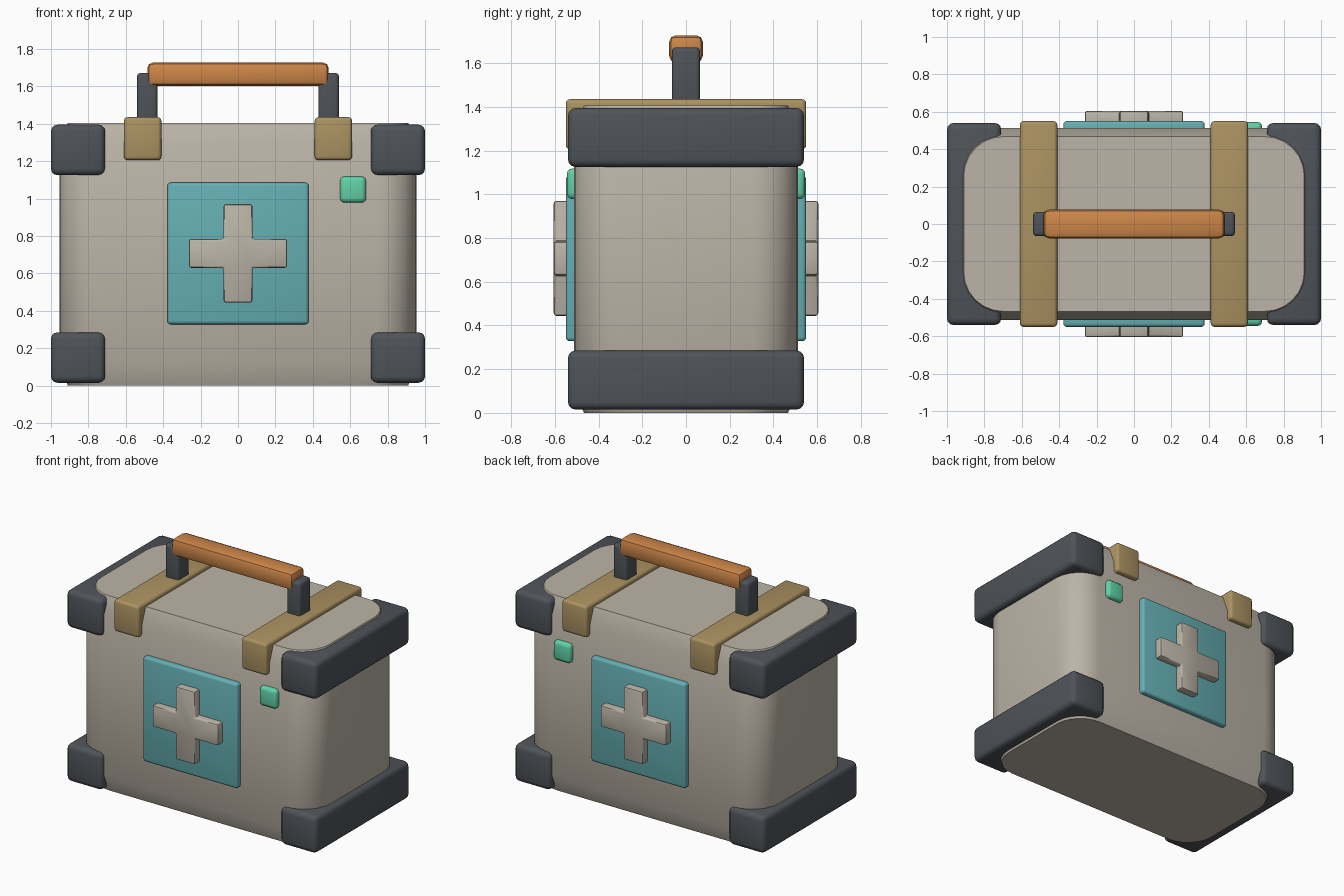
import bpy, bmesh
from math import sin, cos, pi, radians
from mathutils import Vector

cube = bpy.data.objects.get("Cube")
if cube:
    bpy.data.objects.remove(cube, do_unlink=True)


def material(name, rgb):
    m = bpy.data.materials.new(name)
    m.use_nodes = True
    m.diffuse_color = (*rgb, 1)
    bsdf = next(n for n in m.node_tree.nodes if n.type == 'BSDF_PRINCIPLED')
    bsdf.inputs["Base Color"].default_value = (*rgb, 1)
    return m


SHELL = material("warm grey", (0.50, 0.455, 0.385))
DARK = material("charcoal", (0.078, 0.088, 0.100))
TAN = material("brass tan", (0.41, 0.29, 0.12))
TEAL = material("teal", (0.13, 0.43, 0.45))
GREEN = material("mint green", (0.12, 0.64, 0.39))
ORANGE = material("orange", (0.61, 0.24, 0.065))


def finish(name, bm, mat, bevel=0, segments=3):
    """Round the edges, make the object and smooth all but sharp edges."""
    bmesh.ops.recalc_face_normals(bm, faces=bm.faces)
    if bevel:
        edges = [e for e in bm.edges if e.calc_face_angle(0) > 0.5]
        bmesh.ops.bevel(bm, geom=edges, offset=bevel, segments=segments,
                        profile=0.5, affect='EDGES', clamp_overlap=True)
    mesh = bpy.data.meshes.new(name)
    bm.to_mesh(mesh)
    bm.free()
    mesh.materials.append(mat)
    ob = bpy.data.objects.new(name, mesh)
    bpy.context.collection.objects.link(ob)
    bpy.ops.object.select_all(action='DESELECT')
    ob.select_set(True)
    bpy.context.view_layer.objects.active = ob
    bpy.ops.object.shade_smooth_by_angle(angle=radians(35))
    return ob


def box(name, lo, hi, mat, bevel, segments=3):
    lo, hi = Vector(lo), Vector(hi)
    bm = bmesh.new()
    bmesh.ops.create_cube(bm, size=1)
    for v in bm.verts:
        v.co = (lo + hi) / 2 + v.co * (hi - lo)
    return finish(name, bm, mat, bevel, segments)


def rounded_ring(bm, hx, hy, r, z, steps=6):
    ring = []
    for q, (sx, sy) in enumerate(((1, 1), (-1, 1), (-1, -1), (1, -1))):
        for i in range(steps + 1):
            a = (q + i / steps) * pi / 2
            ring.append(bm.verts.new((sx * (hx - r) + r * cos(a),
                                      sy * (hy - r) + r * sin(a), z)))
    return ring


# Case shell: rounded plan, drawn in slightly at the top and bottom
bm = bmesh.new()
levels = ((0, 0.045), (0.12, 0), (1.285, 0), (1.405, 0.045))
rings = [rounded_ring(bm, 0.955 - d, 0.512 - d, 0.21, z) for z, d in levels]
for a, b in zip(rings, rings[1:]):
    for i in range(len(a)):
        j = (i + 1) % len(a)
        bm.faces.new((a[i], a[j], b[j], b[i]))
bm.faces.new(rings[0])
bm.faces.new(rings[-1])
finish("case_shell", bm, SHELL)

# Parts repeated on the left and right
for side, s in (("left", 1), ("right", -1)):
    def pair(name, x0, x1, y, z0, z1, mat, bevel):
        xs = sorted((s * x0, s * x1))
        box(f"{side}_{name}", (xs[0], -y, z0), (xs[1], y, z1), mat, bevel)

    pair("lower_bumper", 0.71, 1.0, 0.54, 0.015, 0.285, DARK, 0.035)
    pair("upper_bumper", 0.71, 1.0, 0.54, 1.125, 1.395, DARK, 0.035)
    pair("strap", 0.41, 0.61, 0.55, 1.205, 1.435, TAN, 0.02)
    pair("handle_post", 0.43, 0.54, 0.065, 1.38, 1.672, DARK, 0.02)

# Grip with chamfered edges
box("handle_grip", (-0.485, -0.077, 1.603), (0.485, 0.077, 1.727), ORANGE, 0.03, 2)


def cross(name, y0, y1, cz, arm, half):
    """Extruded plus shape standing on the panel."""
    quarter = ((arm, -half), (arm, half), (half, half))
    outline = []
    for q in range(4):
        for x, z in quarter:
            for _ in range(q):
                x, z = -z, x
            outline.append((x, z))
    bm = bmesh.new()
    back, front = ([bm.verts.new((x, y, cz + z)) for x, z in outline] for y in (y0, y1))
    bm.faces.new(back)
    bm.faces.new(front)
    for i in range(len(back)):
        j = (i + 1) % len(back)
        bm.faces.new((back[i], back[j], front[j], front[i]))
    finish(name, bm, SHELL, 0.012, 2)


# Panel, cross and latch button on the front and back
for side, s in (("front", -1), ("back", 1)):
    def plate(name, x0, x1, y, z0, z1, mat, bevel):
        ys = sorted((s * 0.46, s * y))
        box(f"{side}_{name}", (x0, ys[0], z0), (x1, ys[1], z1), mat, bevel)

    plate("panel", -0.378, 0.378, 0.55, 0.328, 1.085, TEAL, 0.018)
    plate("button", 0.545, 0.685, 0.545, 0.978, 1.118, GREEN, 0.025)
    cross(f"{side}_cross", s * 0.5, s * 0.605, 0.707, 0.263, 0.077)
